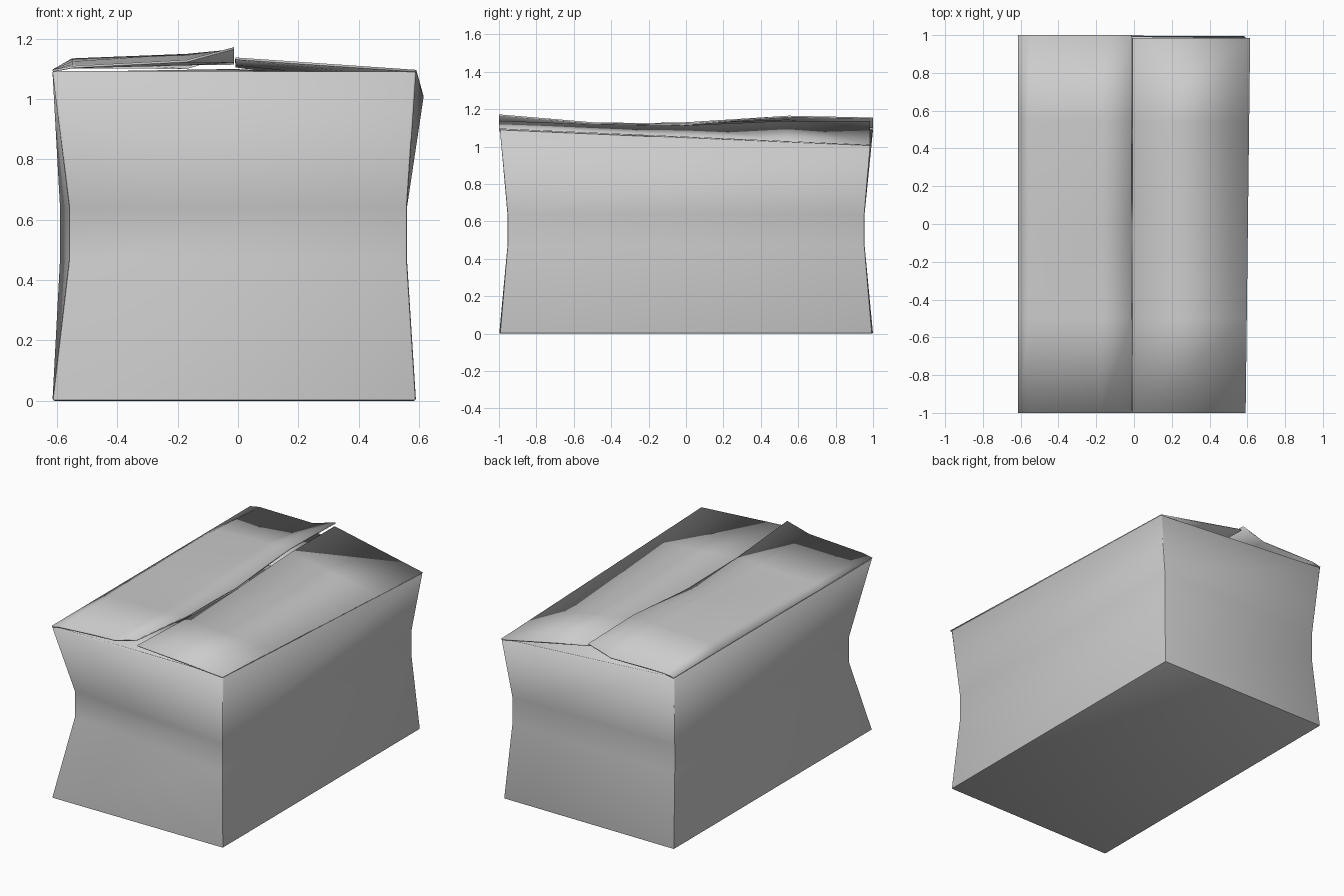
import bpy, bmesh

if "Cube" in bpy.data.objects:
    bpy.data.objects.remove(bpy.data.objects["Cube"])


def make_object(name, bm, thickness, offset):
    bmesh.ops.recalc_face_normals(bm, faces=bm.faces)
    mesh = bpy.data.meshes.new(name)
    bm.to_mesh(mesh)
    bm.free()
    obj = bpy.data.objects.new(name, mesh)
    bpy.context.collection.objects.link(obj)
    solid = obj.modifiers.new("board", 'SOLIDIFY')
    solid.thickness = thickness
    solid.offset = offset
    bpy.ops.object.select_all(action='DESELECT')
    obj.select_set(True)
    bpy.context.view_layer.objects.active = obj
    bpy.ops.object.shade_smooth_by_angle(angle=0.5)
    return obj


def sheet(name, rows):
    """Thin board from a grid of points."""
    bm = bmesh.new()
    grid = [[bm.verts.new(p) for p in row] for row in rows]
    for a, b in zip(grid, grid[1:]):
        for i in range(len(a) - 1):
            bm.faces.new((a[i], a[i + 1], b[i + 1], b[i]))
    bmesh.ops.recalc_face_normals(bm, faces=bm.faces)
    bm.normal_update()
    if sum(f.normal.z for f in bm.faces) < 0:
        bmesh.ops.reverse_faces(bm, faces=bm.faces)
    return make_object(name, bm, 0.008, -1)


# Box walls and bottom: corner rings, squeezed at the waist
base = [(-.615, -1), (.59, -.995), (.59, .995), (-.615, 1)]
waist = [(-.56, -.85), (.56, -.955), (.56, .955), (-.59, .955)]
rings = [[(x, y, 0) for x, y in base],
         [(x, y, .47) for x, y in waist],
         [(x, y, .64) for x, y in waist],
         [(-.615, -1, 1.09), (.59, -.995, 1.09), (.615, .985, 1.005), (-.615, 1, 1.09)]]
bm = bmesh.new()
loops = [[bm.verts.new(p) for p in ring] for ring in rings]
bm.faces.new(loops[0][::-1])
for lo, hi in zip(loops, loops[1:]):
    for i in range(4):
        j = (i + 1) % 4
        bm.faces.new((lo[i], lo[j], hi[j], hi[i]))
bm.normal_update()
edges = [e for e in bm.edges if len(e.link_faces) == 2 and e.calc_face_angle() > .7]
bmesh.ops.bevel(bm, geom=edges, offset=.007, segments=2, profile=.5, affect='EDGES')
make_object("box_walls", bm, .012, -1)

# Large top flaps: warped along the seam
ys = [-1, -.5, 0, .55, 1]
left = [(1.11, 1.13, 1.172), (1.115, 1.12, 1.13), (1.125, 1.13, 1.122),
        (1.135, 1.15, 1.165), (1.11, 1.108, 1.155)]
sheet("left_flap", [[(-.615, y, 1.098)] + list(zip((-.55, -.17, -.014), (y,) * 3, zs))
                    for y, zs in zip(ys, left)])

seam = [1.138, 1.12, 1.113, 1.138, 1.138]
rows = []
for y, z in zip(ys, seam):
    t = (y + 1) / 2
    yy = y - .015 * t
    rows.append([(-.008, yy, z), (.591 + .024 * t, yy, 1.097 - .087 * t)])
sheet("right_flap", rows)

# Short inner flaps under the large ones
sheet("front_inner_flap", [[(-.6, -.99, 1.09), (-.01, -.99, 1.09), (.58, -.99, 1.09)],
                           [(-.58, -.42, 1.09), (-.01, -.42, 1.1), (.57, -.42, 1.065)]])
sheet("back_inner_flap", [[(-.6, .99, 1.087), (-.01, .985, 1.047), (.605, .98, 1.004)],
                          [(-.58, .42, 1.085), (-.01, .42, 1.09), (.57, .42, 1.03)]])
